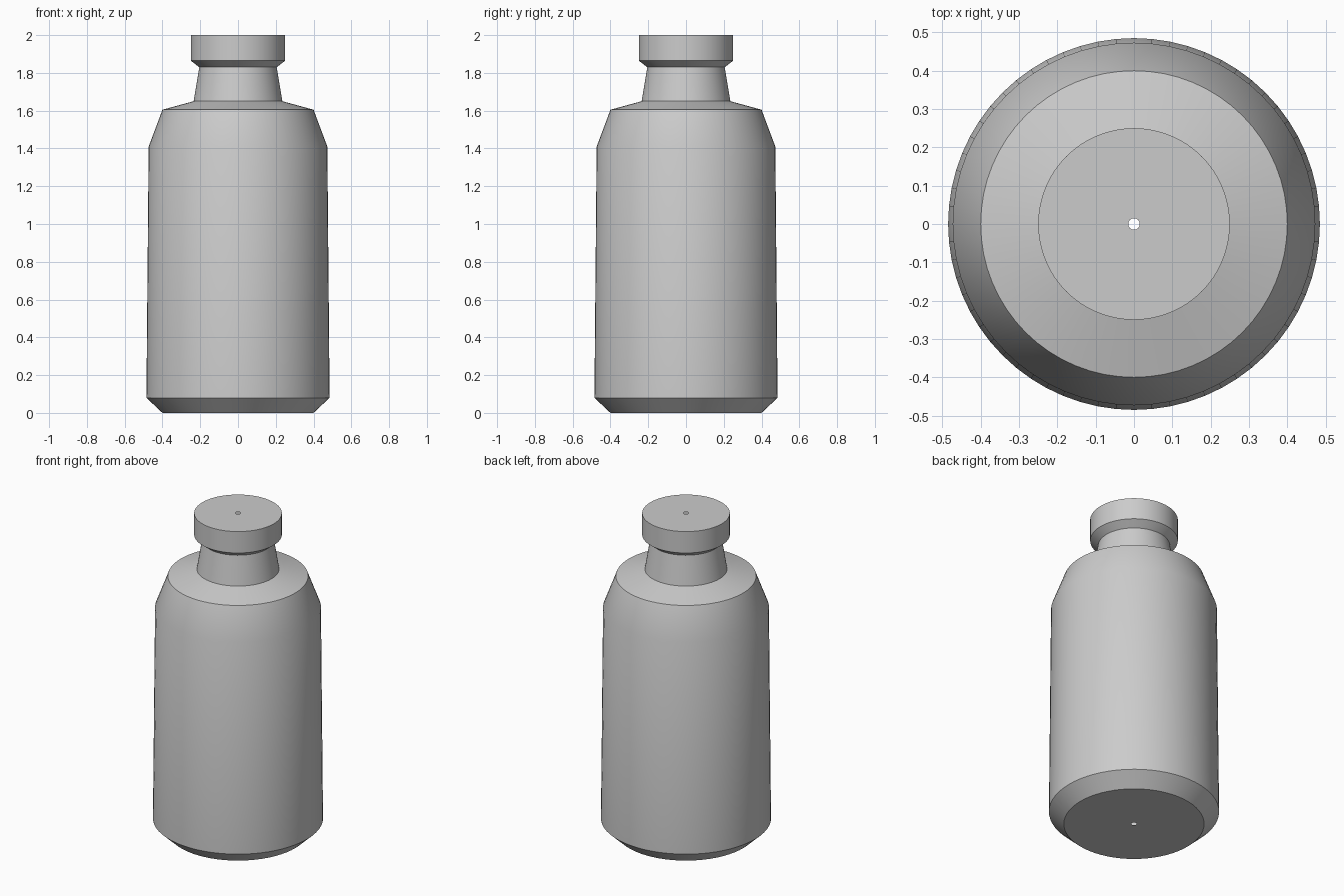
import bpy
import bmesh
import math

cube = bpy.data.objects.get("Cube")
if cube:
    bpy.data.objects.remove(cube, do_unlink=True)

# Plain grey material
grey = bpy.data.materials.new("plain grey")
grey.use_nodes = True
colour = (0.6, 0.6, 0.6, 1.0)
grey.diffuse_color = colour
grey.node_tree.nodes["Principled BSDF"].inputs["Base Color"].default_value = colour

# Bottle outline as (radius, height), with a pinhole in the base and in the lid
profile = [
    (0.005, 0.0), (0.40, 0.0), (0.485, 0.08),      # base and lower bevel
    (0.473, 1.41), (0.40, 1.605), (0.235, 1.65),   # body and shoulder
    (0.205, 1.83), (0.25, 1.865),                  # neck and lid underside
    (0.25, 2.0), (0.015, 2.0),                     # lid
]
profile[0] = (0.015, 0.0)

# Revolve the outline into an open shell
bm = bmesh.new()
verts = [bm.verts.new((r, 0, z)) for r, z in profile]
edges = [bm.edges.new(pair) for pair in zip(verts, verts[1:])]
bmesh.ops.spin(bm, geom=verts + edges, cent=(0, 0, 0), axis=(0, 0, 1),
               angle=math.tau, steps=64, use_merge=True)
bmesh.ops.remove_doubles(bm, verts=bm.verts, dist=0.0001)
bm.normal_update()
side = max(bm.faces, key=lambda f: f.calc_area())
centre = side.calc_center_median()
if side.normal.x * centre.x + side.normal.y * centre.y < 0:
    bmesh.ops.reverse_faces(bm, faces=bm.faces)

mesh = bpy.data.meshes.new("bottle")
bm.to_mesh(mesh)
bm.free()
mesh.materials.append(grey)
bottle = bpy.data.objects.new("bottle", mesh)
bpy.context.collection.objects.link(bottle)

# Smooth round the bottle, keep the rims crisp
bpy.ops.object.select_all(action="DESELECT")
bottle.select_set(True)
bpy.context.view_layer.objects.active = bottle
bpy.ops.object.shade_smooth_by_angle(angle=math.radians(30))
